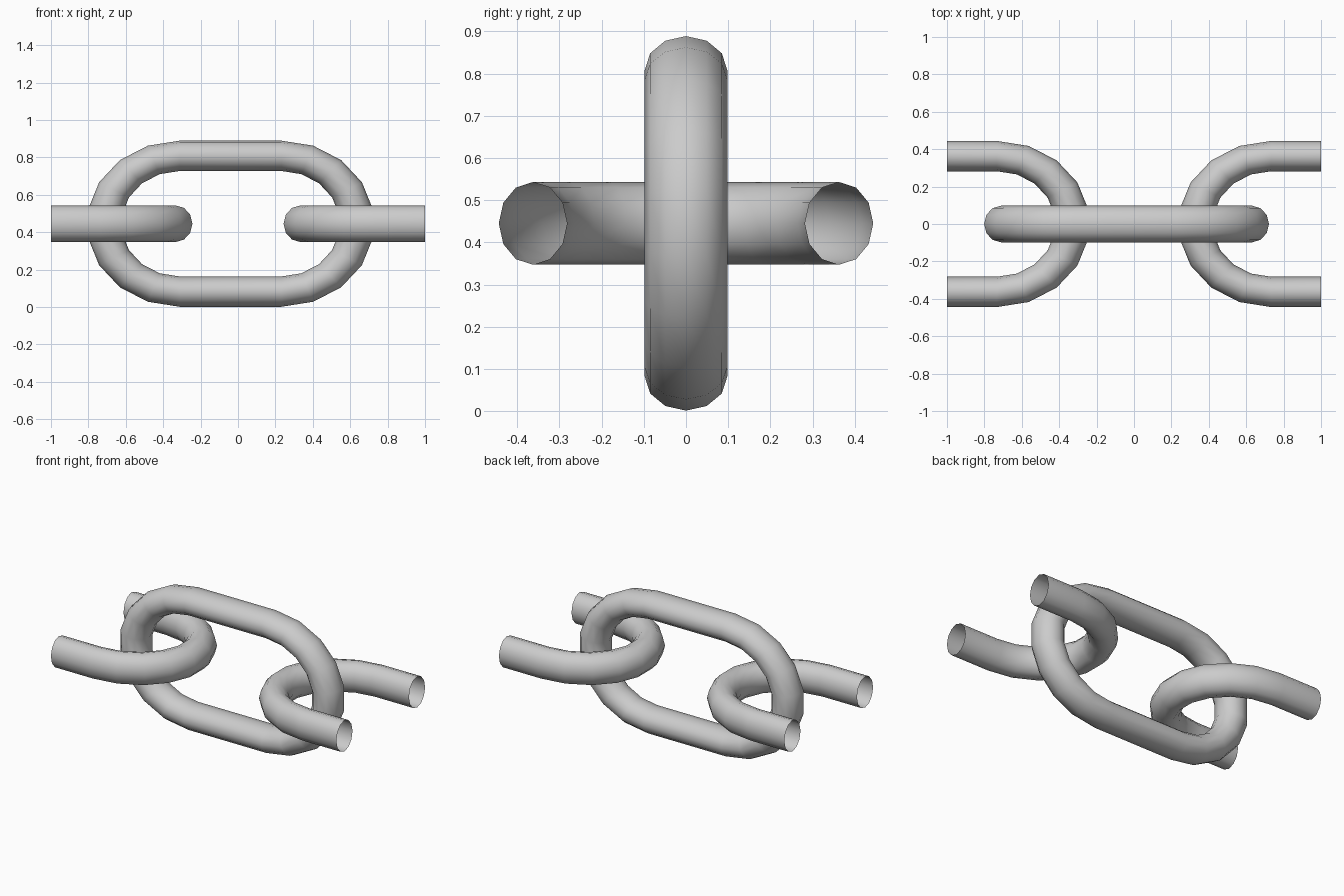
import bpy, bmesh
from math import pi, sin, cos, radians

if "Cube" in bpy.data.objects:
    bpy.data.objects.remove(bpy.data.objects["Cube"])

SIDES, STEPS = 12, 9          # tube sides, segments per half turn
BEND = (0.405, 0.363)         # bend radius along / across the link
TUBE = (0.092, 0.081, 0.098)  # tube radius along / across / out of plane
MID_Z = 0.445


def half_turn(cx, start):
    """Path stations (centre x, angle) round one end of a link."""
    return [(cx, start + pi * i / STEPS) for i in range(STEPS + 1)]


def make_link(name, stations, closed, flat):
    """Sweep the tube along stations; flat links lie in the xy plane."""
    bm = bmesh.new()
    rings = []
    for cx, a in stations:
        ring = []
        for k in range(SIDES):
            t = 2 * pi * k / SIDES
            u = cx + (BEND[0] + TUBE[0] * cos(t)) * cos(a)
            v = (BEND[1] + TUBE[1] * cos(t)) * sin(a)
            w = TUBE[2] * sin(t)
            ring.append(bm.verts.new((u, v, MID_Z + w) if flat else (u, -w, MID_Z + v)))
        rings.append(ring)
    n = len(rings)
    for i in range(n if closed else n - 1):
        r, s = rings[i], rings[(i + 1) % n]
        for k in range(SIDES):
            j = (k + 1) % SIDES
            bm.faces.new((r[k], r[j], s[j], s[k]))
    bmesh.ops.recalc_face_normals(bm, faces=bm.faces[:])
    for f in bm.faces:
        f.smooth = True
    me = bpy.data.meshes.new(name)
    bm.to_mesh(me)
    bm.free()
    ob = bpy.data.objects.new(name, me)
    bpy.context.collection.objects.link(ob)
    return ob


# Upright full link in the middle
make_link("middle_link", half_turn(0.232, -pi / 2) + half_turn(-0.312, pi / 2), True, False)

# Flat half links on both sides, cut open at x = -1 and x = 1
q = radians(90)
make_link("right_half_link", [(1.0, q)] + half_turn(0.733, q) + [(1.0, 3 * q)], False, True)
make_link("left_half_link", [(-1.0, -q)] + half_turn(-0.733, -q) + [(-1.0, q)], False, True)
